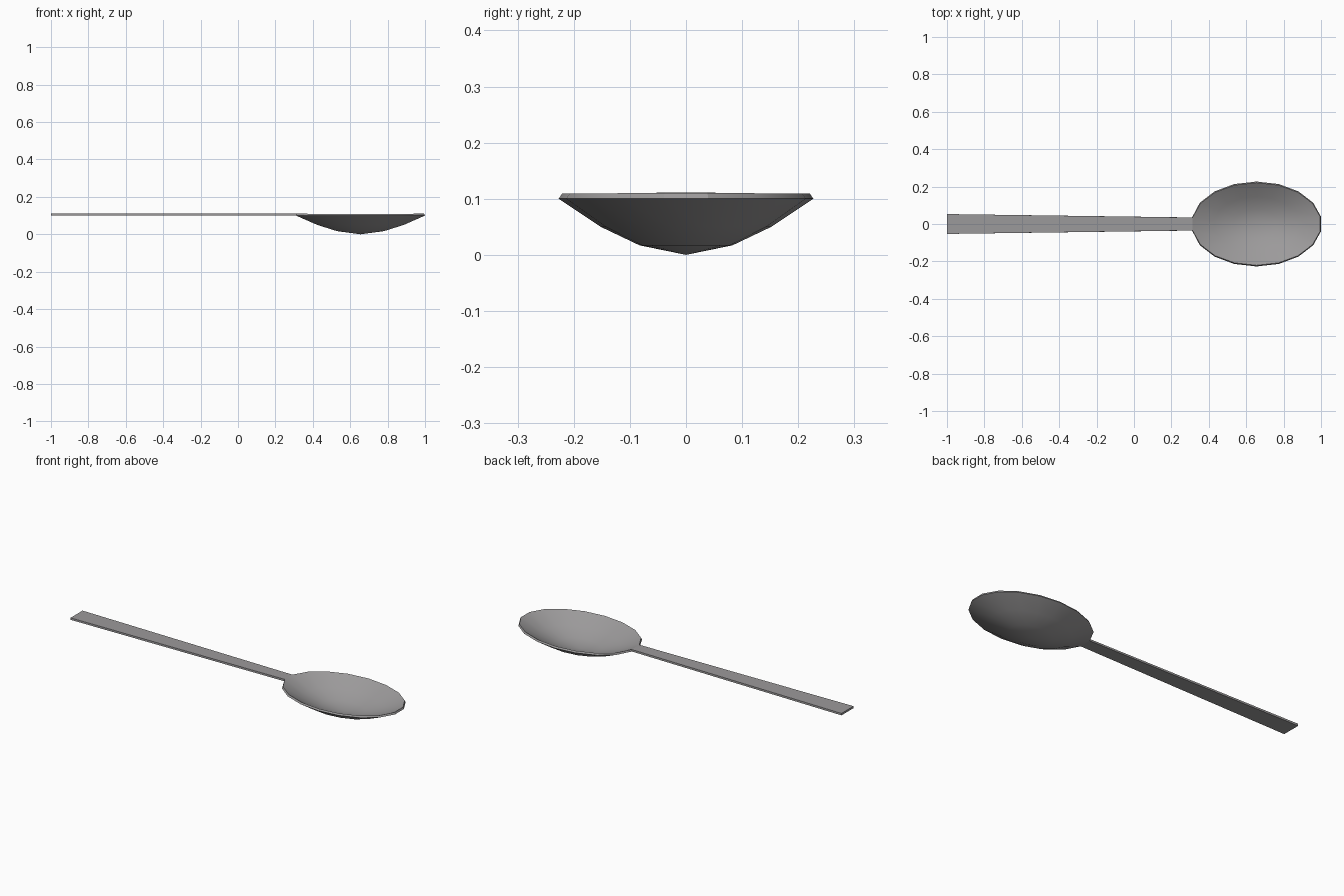
import bpy, bmesh, math

if "Cube" in bpy.data.objects:
    bpy.data.objects.remove(bpy.data.objects["Cube"])

SEG = 18                      # sides of the bowl outline
CX, RX, RY = 0.655, 0.35, 0.227
RINGS = [(1.0, 0.10), (0.67, 0.05), (0.365, 0.017)]   # (scale, height)

steel = bpy.data.materials.new("brushed grey metal")
steel.diffuse_color = (0.33, 0.322, 0.325, 1)
steel.use_nodes = True
steel.node_tree.nodes["Principled BSDF"].inputs["Base Color"].default_value = steel.diffuse_color

bm = bmesh.new()

# bowl: elliptical rings down to a single lowest point
rings = []
for s, z in RINGS:
    ring = []
    for i in range(SEG):
        a = math.radians(10) + i * 2 * math.pi / SEG
        ring.append(bm.verts.new((CX + RX * s * math.cos(a), RY * s * math.sin(a), z)))
    rings.append(ring)
pole = bm.verts.new((CX, 0, 0))

for outer, inner in zip(rings, rings[1:]):
    for i in range(SEG):
        j = (i + 1) % SEG
        bm.faces.new((outer[i], outer[j], inner[j], inner[i]))
for i in range(SEG):
    bm.faces.new((rings[-1][i], rings[-1][(i + 1) % SEG], pole))

# handle: flat tapered strip growing from the rim edge facing -x
left = sorted(rings[0], key=lambda v: v.co.x)[:2]
left.sort(key=lambda v: v.co.y)
for v in left:
    v.co.y = math.copysign(0.035, v.co.y)
end = [bm.verts.new((-1, y, 0.10)) for y in (-0.053, 0.053)]
bm.faces.new((end[0], left[0], left[1], end[1]))

me = bpy.data.meshes.new("spoon")
bm.to_mesh(me)
bm.free()
spoon = bpy.data.objects.new("spoon", me)
bpy.context.collection.objects.link(spoon)
me.materials.append(steel)

# sheet thickness, added upwards
mod = spoon.modifiers.new("thickness", 'SOLIDIFY')
mod.thickness = 0.011
mod.offset = 1

bpy.context.view_layer.objects.active = spoon
spoon.select_set(True)
bpy.ops.object.modifier_apply(modifier=mod.name)
bpy.ops.object.shade_smooth_by_angle(angle=math.radians(22))
